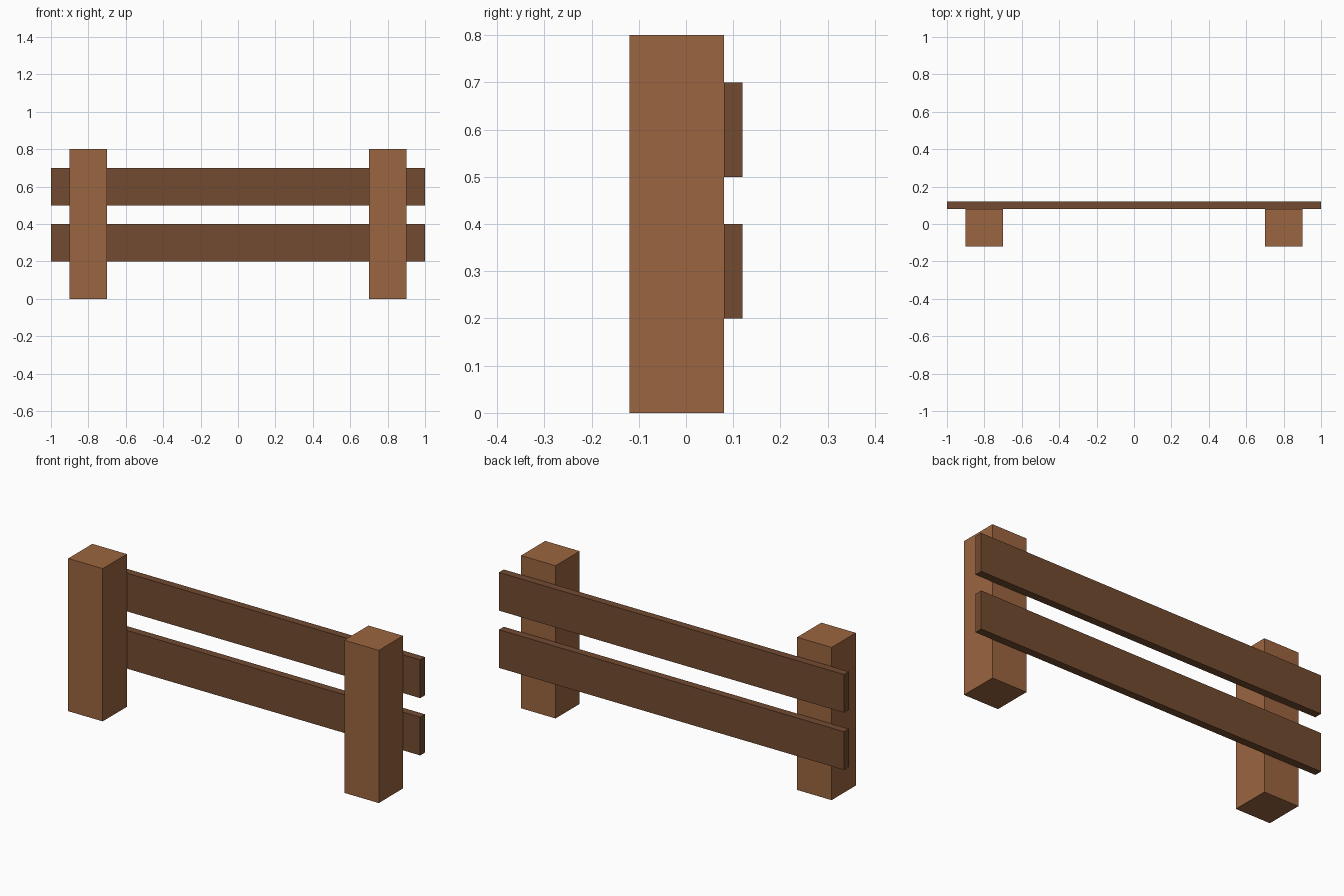
import bpy

if "Cube" in bpy.data.objects:
    bpy.data.objects.remove(bpy.data.objects["Cube"])


def material(name, color):
    mat = bpy.data.materials.new(name)
    mat.diffuse_color = color
    mat.use_nodes = True
    mat.node_tree.nodes["Principled BSDF"].inputs["Base Color"].default_value = mat.diffuse_color
    return mat


def box(name, center, size, mat):
    bpy.ops.mesh.primitive_cube_add(size=1, location=center)
    obj = bpy.context.object
    obj.name = name
    obj.scale = size
    bpy.ops.object.transform_apply(location=False, rotation=False, scale=True)
    obj.data.materials.append(mat)
    return obj


post_wood = material("post_wood", (0.33, 0.13, 0.05, 1))
rail_wood = material("rail_wood", (0.17, 0.07, 0.03, 1))

# Two square posts standing on the ground
for side, x in (("left", -0.8), ("right", 0.8)):
    box(f"{side}_post", (x, -0.02, 0.4), (0.2, 0.2, 0.8), post_wood)

# Two flat rails fixed to the back of the posts
for level, z in (("lower", 0.3), ("upper", 0.6)):
    box(f"{level}_rail", (0, 0.1, z), (2, 0.04, 0.2), rail_wood)
